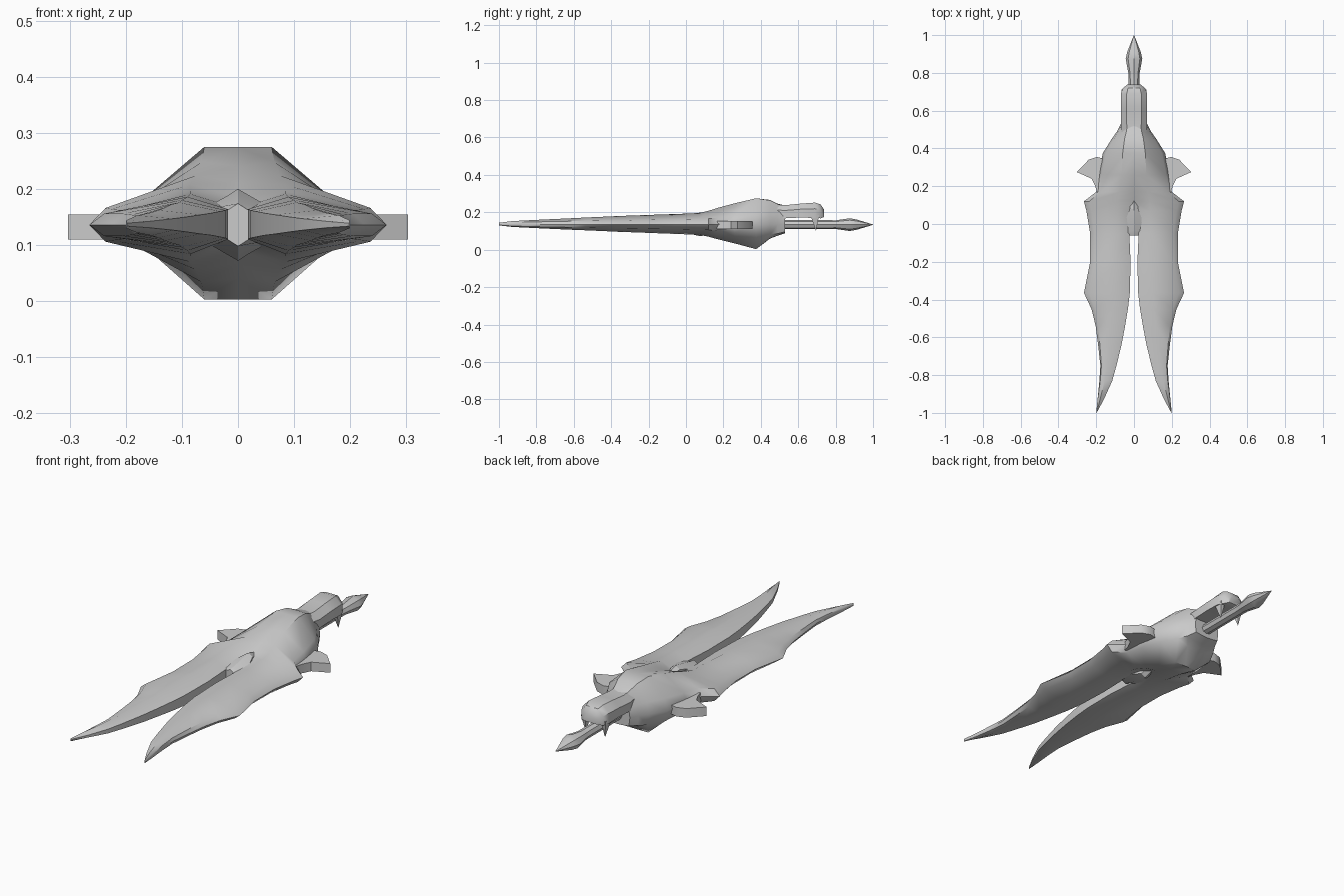
import bpy, bmesh, math
from mathutils import Vector

ZC = 0.136
grey = bpy.data.materials.new("plain grey")
grey.diffuse_color = (0.6, 0.6, 0.6, 1)


def make(name, verts, faces, mirror=False, angle=35):
    me = bpy.data.meshes.new(name)
    me.from_pydata(verts, [], faces)
    bm = bmesh.new()
    bm.from_mesh(me)
    bmesh.ops.remove_doubles(bm, verts=bm.verts, dist=0.0003)
    bmesh.ops.recalc_face_normals(bm, faces=bm.faces)
    bm.to_mesh(me)
    bm.free()
    me.materials.append(grey)
    ob = bpy.data.objects.new(name, me)
    bpy.context.collection.objects.link(ob)
    if mirror:
        mod = ob.modifiers.new("mirror", "MIRROR")
        mod.use_clip = True
        mod.merge_threshold = 0.0005
    bpy.context.view_layer.objects.active = ob
    ob.select_set(True)
    bpy.ops.object.shade_smooth_by_angle(angle=math.radians(angle))
    ob.select_set(False)
    return ob


def loft(name, rings, mirror=False, angle=35):
    """Skin equal-length rings; skip walls lying on the mirror plane."""
    n = len(rings[0])
    verts = [v for r in rings for v in r]
    faces = []
    for i in range(len(rings) - 1):
        for j in range(n):
            k = (j + 1) % n
            f = [i * n + j, i * n + k, (i + 1) * n + k, (i + 1) * n + j]
            if not (mirror and all(abs(verts[v][0]) < 1e-5 for v in f)):
                faces.append(f)
    faces.append(list(range(n)))
    faces.append(list(range(len(verts) - n, len(verts))))
    return make(name, verts, faces, mirror, angle)


# Hull and twin blades: y, inner x, ridge x, outer x, inner h, top h, bottom h, edge h
stations = [
    (0.53, 0, 0.035, 0.07, 0.10, 0.095, 0.045, 0.04),
    (0.49, 0, 0.04, 0.09, 0.11, 0.108, 0.06, 0.05),
    (0.45, 0, 0.05, 0.118, 0.13, 0.128, 0.075, 0.055),
    (0.375, 0, 0.06, 0.165, 0.139, 0.139, 0.133, 0.055),
    (0.26, 0, 0.065, 0.19, 0.105, 0.112, 0.102, 0.045),
    (0.17, 0, 0.075, 0.20, 0.075, 0.088, 0.08, 0.036),
    (0.12, 0, 0.085, 0.265, 0.05, 0.072, 0.066, 0.03),
    (0.07, 0.02, 0.085, 0.252, 0.035, 0.060, 0.056, 0.028),
    (-0.05, 0.025, 0.085, 0.232, 0.03, 0.055, 0.052, 0.026),
    (-0.20, 0.018, 0.09, 0.232, 0.028, 0.050, 0.046, 0.024),
    (-0.365, 0.022, 0.10, 0.265, 0.026, 0.044, 0.040, 0.02),
    (-0.45, 0.032, 0.105, 0.225, 0.024, 0.040, 0.036, 0.02),
    (-0.54, 0.047, 0.12, 0.203, 0.021, 0.036, 0.032, 0.018),
    (-0.64, 0.066, 0.13, 0.19, 0.018, 0.031, 0.028, 0.016),
    (-0.75, 0.093, 0.142, 0.178, 0.014, 0.026, 0.023, 0.014),
    (-0.83, 0.115, 0.155, 0.183, 0.011, 0.022, 0.019, 0.012),
    (-0.93, 0.16, 0.18, 0.193, 0.006, 0.017, 0.014, 0.009),
    (-1.0, 0.198, 0.199, 0.20, 0.003, 0.008, 0.006, 0.004),
]
rings = []
for y, xi, xr, xo, hi, ht, hb, he in stations:
    xb = xo - 0.16 * (xo - xr)
    pts = [(xi, hi), (xr, ht), (xb, he), (xo, 0), (xb, -he), (xr, -hb), (xi, -hi * hb / ht)]
    rings.append([(x, y, ZC + z) for x, z in pts])
loft("hull_and_blades", rings, mirror=True, angle=40)

# Head with blunt snout: y, half width, bottom z, top z
rings = []
for y, w, lo, hi in [(0.44, 0.06, 0.17, 0.245), (0.53, 0.07, 0.168, 0.238),
                     (0.61, 0.07, 0.172, 0.246), (0.69, 0.07, 0.17, 0.252),
                     (0.72, 0.058, 0.168, 0.242), (0.738, 0.035, 0.175, 0.215)]:
    m = lo + 0.6 * (hi - lo)
    rings.append([(x, y, z) for x, z in [(-w, lo), (-w, m), (-0.55 * w, hi), (0.55 * w, hi), (w, m), (w, lo)]])
loft("head", rings)

# Fangs hanging from the snout
base = [(0.038, 0.665, 0.185), (0.068, 0.665, 0.185), (0.066, 0.712, 0.185), (0.04, 0.712, 0.185)]
make("fangs", base + [(0.052, 0.695, 0.10)],
     [(0, 1, 2, 3)] + [(i, (i + 1) % 4, 4) for i in range(4)], mirror=True)

# Tongue shaft ending in a spear point: y, half width, half height
rings = []
for y, w, h in [(0.48, 0.028, 0.024), (0.77, 0.028, 0.024), (0.80, 0.03, 0.023),
                (0.875, 0.044, 0.034), (0.91, 0.036, 0.028), (1.0, 0.001, 0.001)]:
    rings.append([(w * math.cos(a), y, ZC - 0.002 + h * math.sin(a))
                  for a in [math.tau * k / 8 for k in range(8)]])
loft("tongue_spear", rings)

# Flared side lugs
outline = [(0.10, 0.34), (0.16, 0.345), (0.195, 0.355), (0.24, 0.34),
           (0.303, 0.275), (0.225, 0.24), (0.205, 0.20), (0.195, 0.165), (0.10, 0.18)]
loft("side_lugs", [[(x, y, z) for x, y in outline] for z in (0.11, 0.154)], mirror=True)

# Faceted gem between the blade roots: y, half width, half height
rings = []
for y, w, h in [(0.13, 0.015, 0.035), (0.08, 0.022, 0.05), (-0.035, 0.066, 0.026), (-0.06, 0.022, 0.024)]:
    top = h + 0.014
    rings.append([(x, y, ZC + z) for x, z in
                  [(-w, -h), (-w, h), (0, top), (w, h), (w, -h), (0, -top)]])
loft("root_gem", rings, angle=20)
